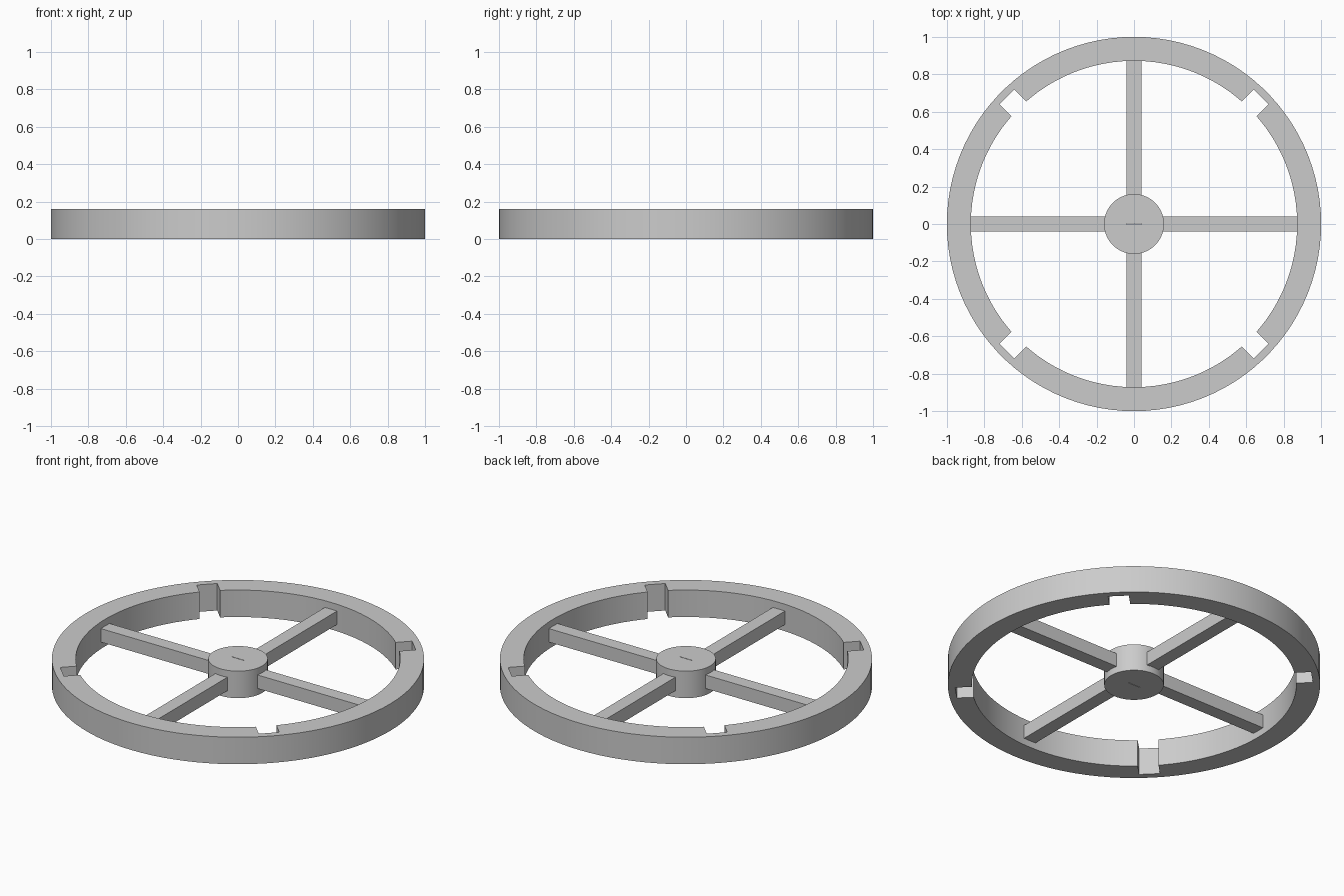
import bpy
from math import radians, cos, sin

if "Cube" in bpy.data.objects:
    bpy.data.objects.remove(bpy.data.objects["Cube"])

HEIGHT = 0.16
MID = HEIGHT / 2

grey = bpy.data.materials.new("plain grey")
grey.use_nodes = True
grey.diffuse_color = (0.6, 0.6, 0.6, 1)
grey.node_tree.nodes["Principled BSDF"].inputs["Base Color"].default_value = (0.6, 0.6, 0.6, 1)


def cylinder(name, radius, height, sides):
    bpy.ops.mesh.primitive_cylinder_add(vertices=sides, radius=radius, depth=height,
                                        location=(0, 0, MID))
    ob = bpy.context.object
    ob.name = name
    ob.data.materials.append(grey)
    return ob


def radial_box(name, start, end, width, height, angle):
    """Box lying along a radius from start to end."""
    r = (start + end) / 2
    bpy.ops.mesh.primitive_cube_add(size=1, location=(r * cos(angle), r * sin(angle), MID),
                                    rotation=(0, 0, angle))
    ob = bpy.context.object
    ob.name = name
    ob.scale = (end - start, width, height)
    bpy.ops.object.transform_apply(location=False, rotation=False, scale=True)
    ob.data.materials.append(grey)
    return ob


def cut(target, cutter):
    cutter.hide_render = True
    mod = target.modifiers.new("cut", "BOOLEAN")
    mod.operation = "DIFFERENCE"
    mod.solver = "EXACT"
    mod.object = cutter
    bpy.context.view_layer.objects.active = target
    bpy.ops.object.modifier_apply(modifier=mod.name)
    bpy.data.objects.remove(cutter)


def smooth(ob):
    bpy.ops.object.select_all(action="DESELECT")
    ob.select_set(True)
    bpy.context.view_layer.objects.active = ob
    bpy.ops.object.shade_smooth_by_angle(angle=radians(30))


# Rim with four square notches on the inside
rim = cylinder("rim", 1.0, HEIGHT, 100)
cut(rim, cylinder("rim_opening", 0.872, HEIGHT * 2, 100))
for i in range(4):
    cut(rim, radial_box("notch_cutter", 0.7, 0.96, 0.112, HEIGHT * 2, radians(45 + 90 * i)))
smooth(rim)

# Hub with a hairline slot through its centre
hub = cylinder("hub", 0.16, HEIGHT, 64)
cut(hub, radial_box("slot_cutter", -0.04, 0.04, 0.003, HEIGHT * 2, 0))
smooth(hub)

# Four spokes at half height
for i, side in enumerate(("left", "back", "right", "front")):
    radial_box(side + "_spoke", 0.13, 0.875, 0.08, 0.08, radians(90 * i))
